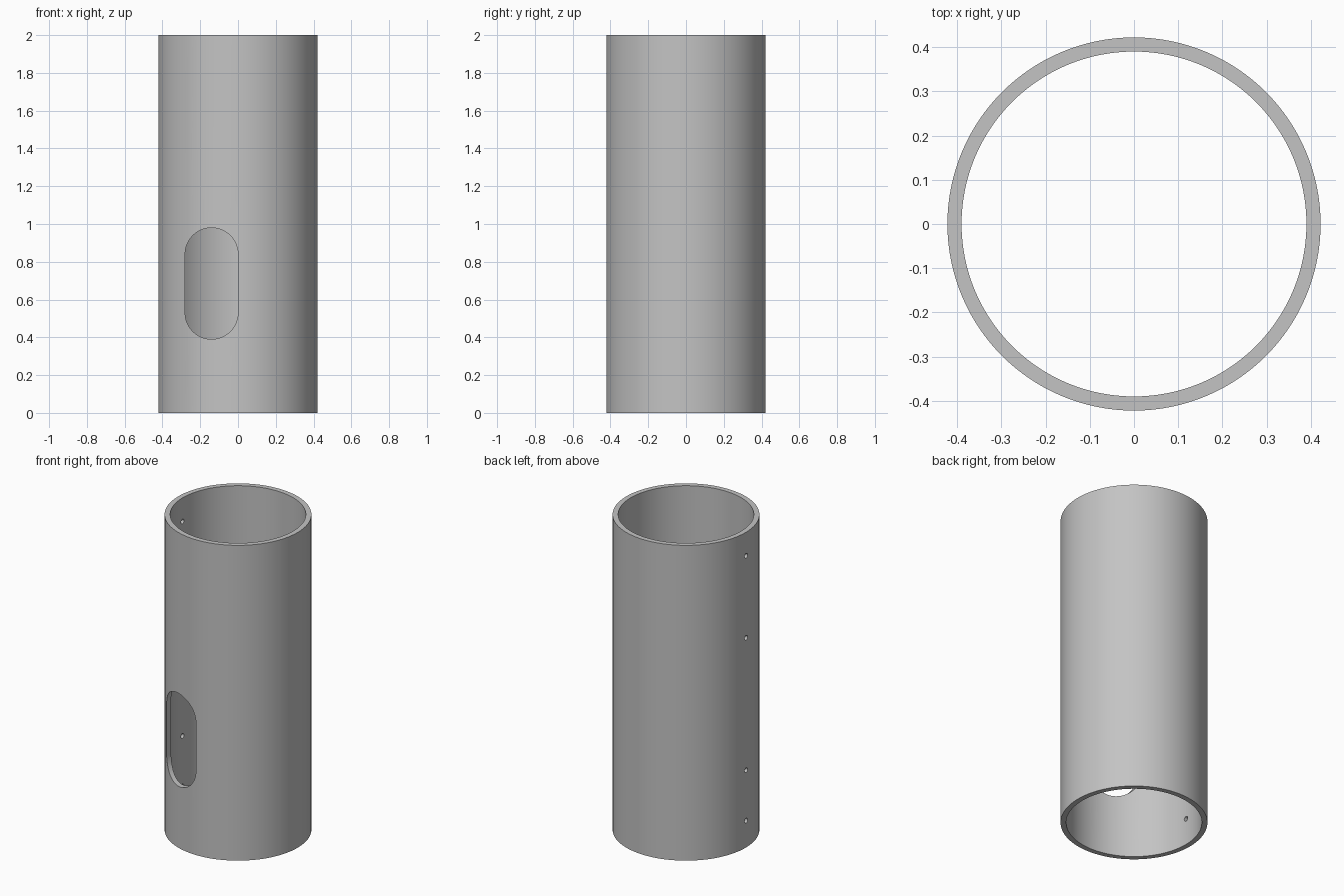
import bpy, bmesh, math
from mathutils import Matrix, Vector

if "Cube" in bpy.data.objects:
    bpy.data.objects.remove(bpy.data.objects["Cube"])

OUTER, INNER, HEIGHT, SEGMENTS = 0.422, 0.39, 2.0, 128

grey = bpy.data.materials.new("grey plastic")
grey.diffuse_color = (0.55, 0.55, 0.55, 1)
grey.use_nodes = True
grey.node_tree.nodes["Principled BSDF"].inputs["Base Color"].default_value = grey.diffuse_color


def add_object(name, bm):
    bmesh.ops.recalc_face_normals(bm, faces=bm.faces)
    mesh = bpy.data.meshes.new(name)
    bm.to_mesh(mesh)
    bm.free()
    mesh.materials.append(grey)
    obj = bpy.data.objects.new(name, mesh)
    bpy.context.collection.objects.link(obj)
    return obj


def cut(target, cutter):
    mod = target.modifiers.new(cutter.name, 'BOOLEAN')
    mod.operation, mod.solver, mod.object = 'DIFFERENCE', 'EXACT', cutter
    bpy.context.view_layer.objects.active = target
    bpy.ops.object.modifier_apply(modifier=mod.name)
    bpy.data.objects.remove(cutter)


# Tube: a rectangular wall section spun around z
bm = bmesh.new()
section = [bm.verts.new(p) for p in
           ((OUTER, 0, 0), (OUTER, 0, HEIGHT), (INNER, 0, HEIGHT), (INNER, 0, 0))]
edges = [bm.edges.new((section[i], section[(i + 1) % 4])) for i in range(4)]
bmesh.ops.spin(bm, geom=section + edges, axis=(0, 0, 1), cent=(0, 0, 0),
               angle=math.tau, steps=SEGMENTS, use_merge=True)
bmesh.ops.remove_doubles(bm, verts=bm.verts, dist=1e-5)
tube = add_object("tube", bm)

# Rounded slot through the front wall
bm = bmesh.new()
radius, steps = 0.14, 24
outline = []
for centre_z, start in ((0.84, 0), (0.53, math.pi)):
    for i in range(steps + 1):
        a = start + math.pi * i / steps
        outline.append(bm.verts.new((-0.14 + radius * math.cos(a), -0.6,
                                     centre_z + radius * math.sin(a))))
face = bm.faces.new(outline)
extruded = bmesh.ops.extrude_face_region(bm, geom=[face])["geom"]
bmesh.ops.translate(bm, vec=Vector((0, 0.5, 0)),
                    verts=[v for v in extruded if isinstance(v, bmesh.types.BMVert)])
cut(tube, add_object("slot_cutter", bm))

# Row of small screw holes through the left wall
bm = bmesh.new()
for z in (0.17, 0.49, 1.33, 1.85):
    place = Matrix.Translation((-0.41, 0, z)) @ Matrix.Rotation(math.pi / 2, 4, 'Y')
    bmesh.ops.create_cone(bm, cap_ends=True, segments=24, radius1=0.015,
                          radius2=0.015, depth=0.2, matrix=place)
cut(tube, add_object("hole_cutter", bm))

# Smooth walls with crisp rims
tube.select_set(True)
bpy.context.view_layer.objects.active = tube
bpy.ops.object.shade_smooth_by_angle(angle=math.radians(30))
